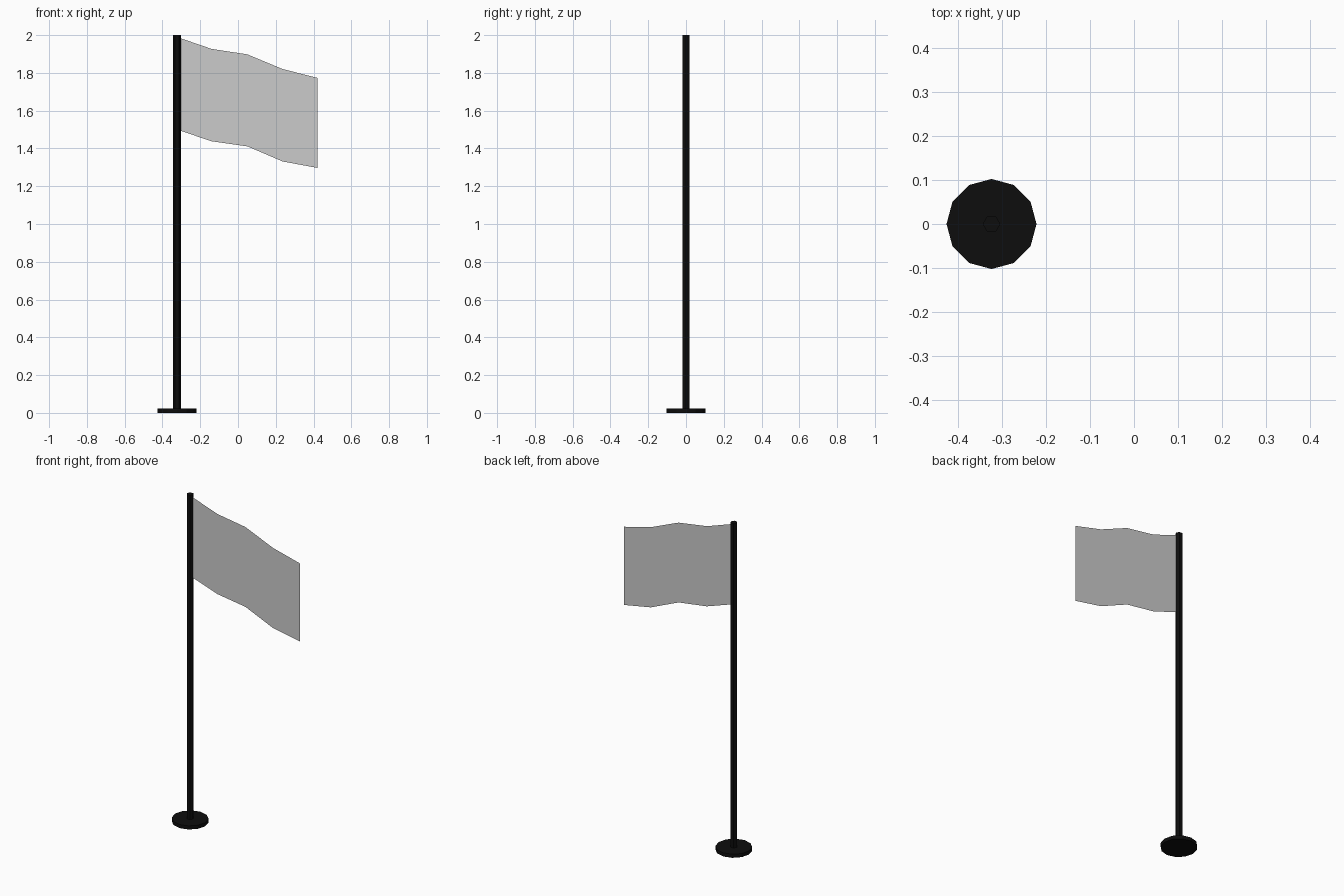
import bpy
import math

if "Cube" in bpy.data.objects:
    bpy.data.objects.remove(bpy.data.objects["Cube"])

POLE_X = -0.323

black = bpy.data.materials.new("black_metal")
black.diffuse_color = (0.004, 0.004, 0.004, 1)
black.use_nodes = True
black.node_tree.nodes["Principled BSDF"].inputs["Base Color"].default_value = black.diffuse_color


def prism(name, sides, radius, z0, z1):
    """Flat-faced upright prism with a corner pointing along +x."""
    bpy.ops.mesh.primitive_cylinder_add(
        vertices=sides, radius=radius, depth=z1 - z0,
        location=(POLE_X, 0, (z0 + z1) / 2), rotation=(0, 0, math.pi / 2))
    ob = bpy.context.object
    ob.name = name
    ob.data.materials.append(black)
    return ob


# Foot disc and pole
prism("base", 12, 0.102, 0.0, 0.022)
prism("pole", 6, 0.02, 0.0, 2.0)

# Flag: one flat wavy sheet, columns of (x, bottom z, top z)
columns = [(POLE_X, 1.50, 1.99), (-0.14, 1.438, 1.927), (0.05, 1.411, 1.898),
           (0.237, 1.331, 1.82), (0.42, 1.297, 1.774)]
verts = [(x, 0, z) for x, low, high in columns for z in (low, high)]
faces = [(2 * i, 2 * i + 2, 2 * i + 3, 2 * i + 1) for i in range(len(columns) - 1)]
mesh = bpy.data.meshes.new("flag")
mesh.from_pydata(verts, [], faces)
flag = bpy.data.objects.new("flag", mesh)
bpy.context.collection.objects.link(flag)
